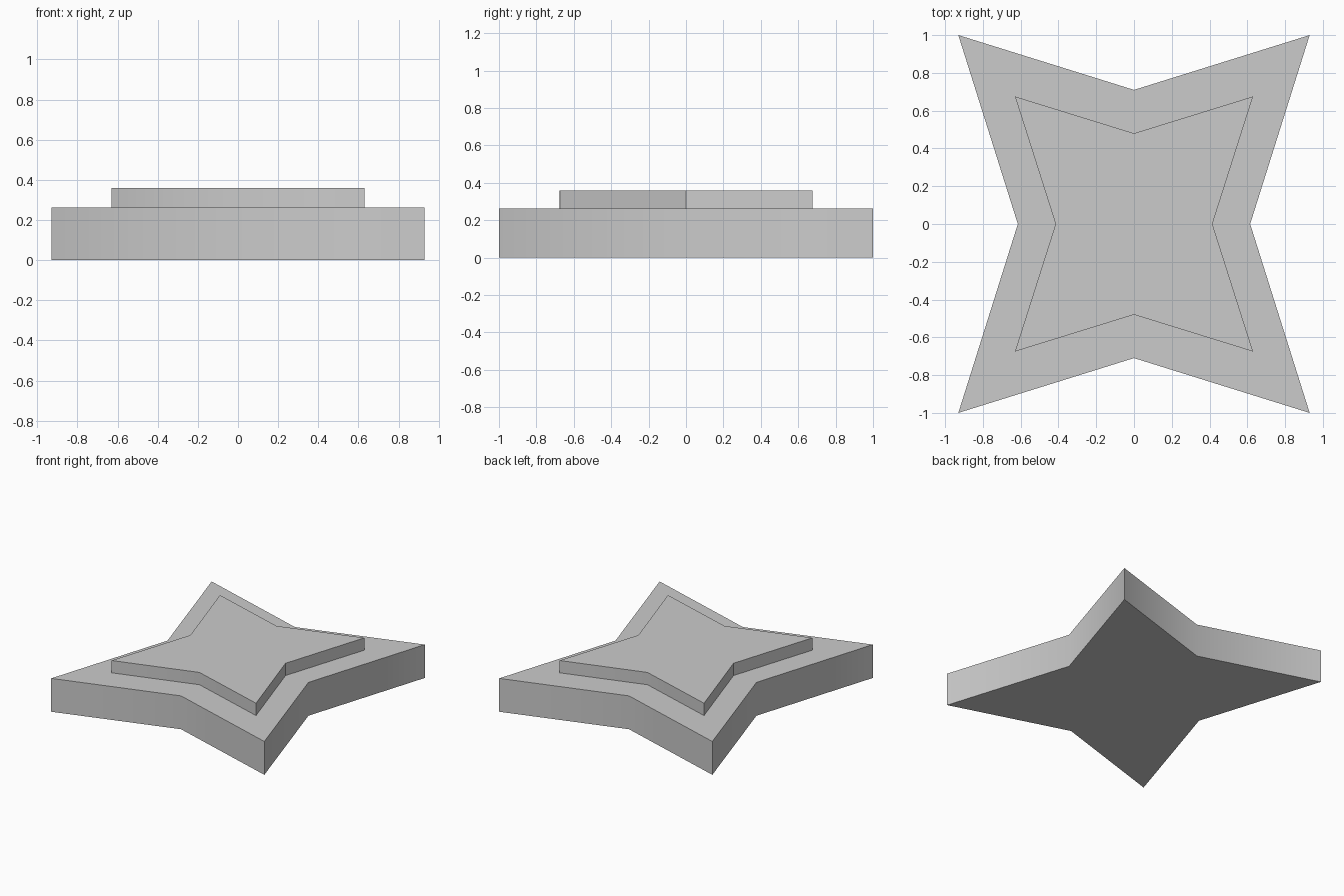
import bpy
import bmesh
import math

cube = bpy.data.objects.get("Cube")
if cube:
    bpy.data.objects.remove(cube, do_unlink=True)

GREY = (0.6, 0.6, 0.6, 1.0)
grey = bpy.data.materials.new("plain_grey")
grey.use_nodes = True
grey.diffuse_color = GREY
grey.node_tree.nodes["Principled BSDF"].inputs["Base Color"].default_value = GREY


def star_slab(name, tip_x, tip_y, waist_x, waist_y, bottom, top, smooth_angle):
    """Extruded four-pointed star with tips on the diagonals."""
    outline = [(tip_x, tip_y), (0, waist_y), (-tip_x, tip_y), (-waist_x, 0),
               (-tip_x, -tip_y), (0, -waist_y), (tip_x, -tip_y), (waist_x, 0)]
    bm = bmesh.new()
    base = bm.faces.new([bm.verts.new((x, y, bottom)) for x, y in outline])
    result = bmesh.ops.extrude_face_region(bm, geom=[base], use_keep_orig=True)
    raised = [v for v in result["geom"] if isinstance(v, bmesh.types.BMVert)]
    bmesh.ops.translate(bm, verts=raised, vec=(0, 0, top - bottom))
    bmesh.ops.recalc_face_normals(bm, faces=bm.faces)
    mesh = bpy.data.meshes.new(name)
    bm.to_mesh(mesh)
    bm.free()
    mesh.materials.append(grey)
    slab = bpy.data.objects.new(name, mesh)
    bpy.context.collection.objects.link(slab)
    bpy.ops.object.select_all(action="DESELECT")
    slab.select_set(True)
    bpy.context.view_layer.objects.active = slab
    bpy.ops.object.shade_smooth_by_angle(angle=math.radians(smooth_angle))
    return slab


# Wide lower star: all inner corners are softly shaded
star_slab("base_star", 0.93, 1.0, 0.615, 0.71, 0.0, 0.263, 40)

# Smaller raised star: its side waists keep a crisp edge
star_slab("raised_star", 0.63, 0.675, 0.415, 0.48, 0.263, 0.36, 34.9)
